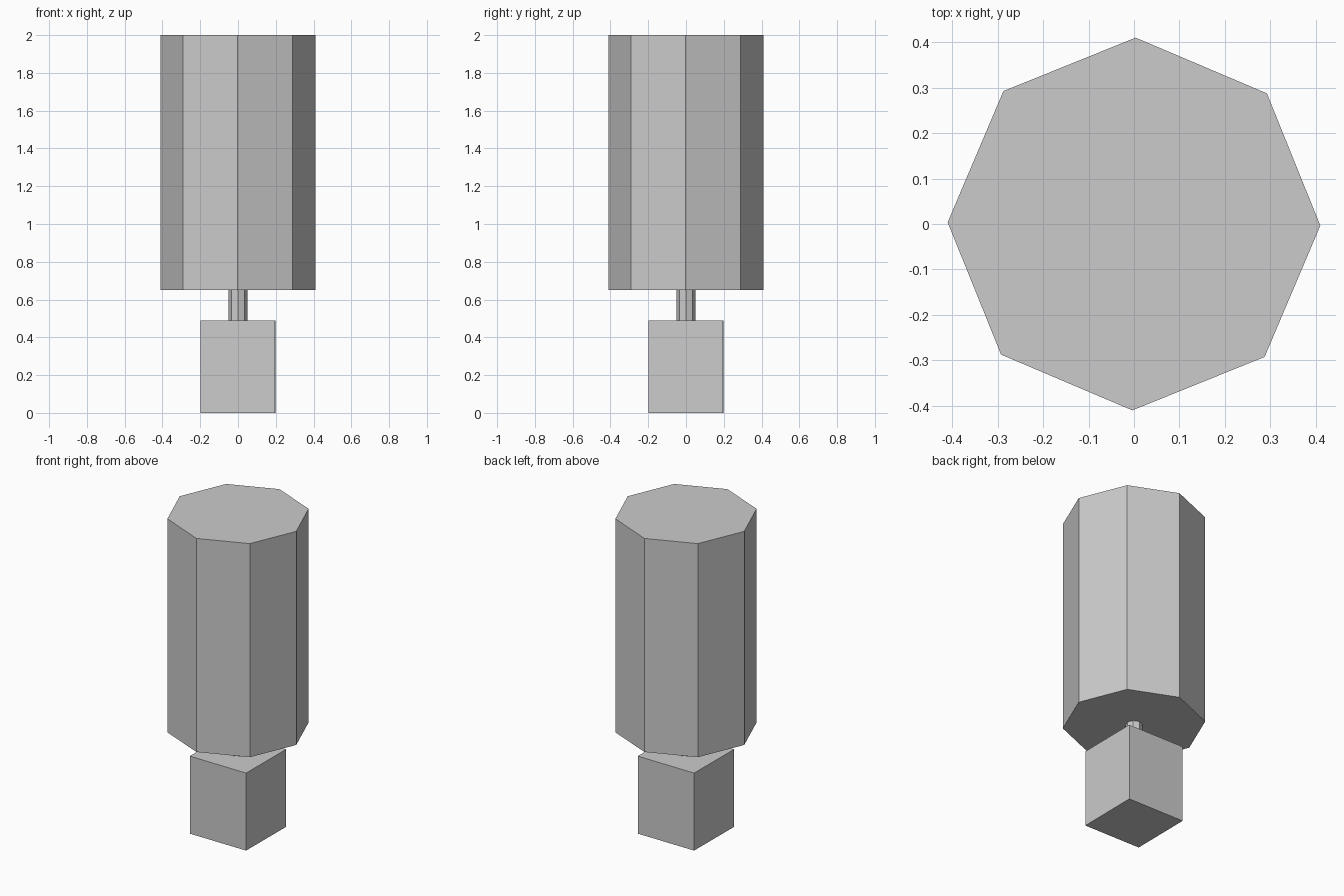
import bpy
import math

if "Cube" in bpy.data.objects:
    bpy.data.objects.remove(bpy.data.objects["Cube"])

TWIST = math.radians(-0.5)


def prism(name, sides, radius, z0, z1, start=0.0):
    """Flat-faced upright prism between two heights, first corner at angle start."""
    angles = [start + TWIST + i * math.tau / sides for i in range(sides)]
    ring = [(radius * math.cos(a), radius * math.sin(a)) for a in angles]
    verts = [(x, y, z) for z in (z0, z1) for x, y in ring]
    faces = [(i, (i + 1) % sides, (i + 1) % sides + sides, i + sides) for i in range(sides)]
    faces += [tuple(reversed(range(sides))), tuple(range(sides, 2 * sides))]
    mesh = bpy.data.meshes.new(name)
    mesh.from_pydata(verts, [], faces)
    obj = bpy.data.objects.new(name, mesh)
    bpy.context.collection.objects.link(obj)
    return obj


# Square base block
prism("base_block", 4, 0.198 * math.sqrt(2), 0.0, 0.49, math.pi / 4)
# Thin connecting neck
prism("neck", 8, 0.05, 0.49, 0.65)
# Large octagonal head
prism("head", 8, 0.41, 0.65, 2.0)
